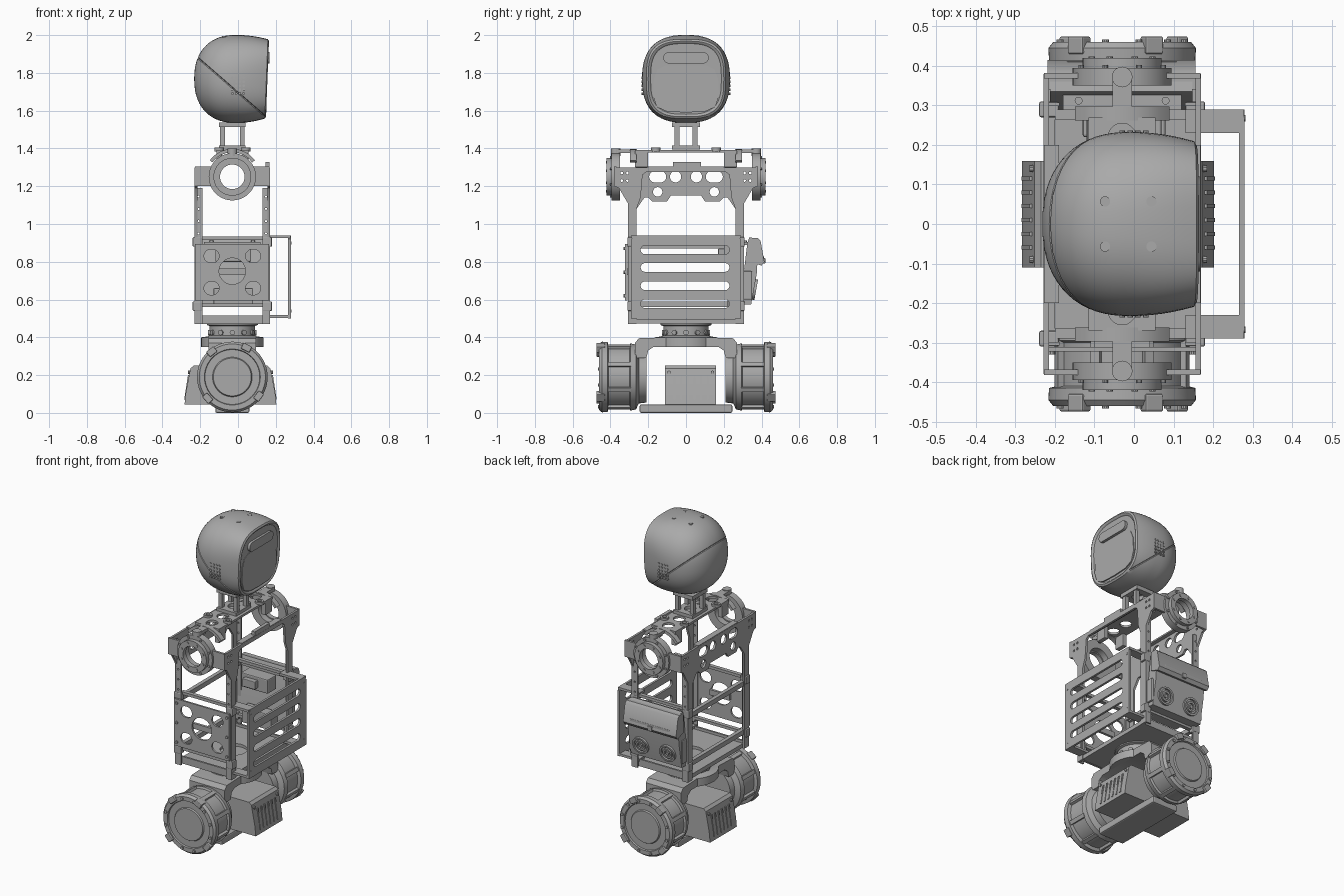
import bpy, bmesh
from math import sin, cos, pi, copysign, radians
from mathutils import Vector, Matrix

cube = bpy.data.objects.get("Cube")
if cube:
    bpy.data.objects.remove(cube)

grey = bpy.data.materials.new("plain grey")
grey.use_nodes = True
grey.diffuse_color = (.4, .4, .4, 1)
grey.node_tree.nodes["Principled BSDF"].inputs["Base Color"].default_value = (.4, .4, .4, 1)

MID = -.03          # fore-aft centre of the body
SIDES = (-1, 1)
X, Y, Z = Vector((1, 0, 0)), Vector((0, 1, 0)), Vector((0, 0, 1))


def add(name, mesh, smooth=True):
    mesh.materials.clear()
    mesh.materials.append(grey)
    for face in mesh.polygons:
        face.material_index = 0
        face.use_smooth = smooth
    if smooth:
        mesh.set_sharp_from_angle(angle=radians(35))
    ob = bpy.data.objects.new(name, mesh)
    bpy.context.scene.collection.objects.link(ob)
    return ob


def finish(name, bm, smooth=True):
    bmesh.ops.remove_doubles(bm, verts=bm.verts, dist=.0001)
    bmesh.ops.recalc_face_normals(bm, faces=bm.faces)
    mesh = bpy.data.meshes.new(name)
    bm.to_mesh(mesh)
    bm.free()
    return add(name, mesh, smooth)


def box(name, xs, ys, zs, bevel=0):
    bm = bmesh.new()
    bmesh.ops.create_cube(bm, size=1)
    for v in bm.verts:
        v.co = [(a + b) / 2 + abs(b - a) * c for (a, b), c in zip((xs, ys, zs), v.co)]
    if bevel:
        bmesh.ops.bevel(bm, geom=bm.edges[:], offset=bevel, segments=2, affect='EDGES', profile=.5)
    return finish(name, bm, False)


def skin(bm, rings, closed=False):
    pairs = list(zip(rings, rings[1:])) + ([(rings[-1], rings[0])] if closed else [])
    for a, b in pairs:
        for i in range(len(a)):
            j = (i + 1) % len(a)
            bm.faces.new((a[i], a[j], b[j], b[i]))


def lathe(name, centre, axis, profile, closed=False, n=48):
    """Revolve (radius, height) points about an axis."""
    bm = bmesh.new()
    turn = axis.to_track_quat('Z', 'Y')
    rings = [[bm.verts.new(Vector(centre) + turn @ Vector((r * cos(2 * pi * i / n), r * sin(2 * pi * i / n), h)))
              for i in range(n)] for r, h in profile]
    skin(bm, rings, closed)
    return finish(name, bm)


def disc(name, centre, axis, r, h, n=32):
    return lathe(name, centre, axis, [(0, 0), (r, 0), (r, h), (0, h)], n=n)


def ring(name, centre, axis, r, hole, h):
    return lathe(name, centre, axis, [(hole, 0), (r, 0), (r, h), (hole, h)], True)


def slot(u, v, w, h):
    """Round hole, or a slot with round ends."""
    r = min(w, h) / 2
    angles = [2 * pi * (i + .5) / 24 for i in range(24)]
    return [(u + copysign(w / 2 - r, cos(a)) + r * cos(a),
             v + copysign(h / 2 - r, sin(a)) + r * sin(a)) for a in angles]


def rect(u0, u1, v0, v1):
    return [(u0, v0), (u1, v0), (u1, v1), (u0, v1)]


def mirrored(half):
    return half + [(-u, v) for u, v in reversed(half)]


BASIS = {'x': (Y, Z, X), 'y': (X, Z, -Y), 'z': (X, Y, Z)}


def plate(name, axis, at, thick, outline, holes=()):
    """Flat sheet facing an axis, cut with holes."""
    curve = bpy.data.curves.new(name, 'CURVE')
    curve.dimensions, curve.fill_mode, curve.extrude = '2D', 'BOTH', thick / 2
    for loop in [outline, *holes]:
        spline = curve.splines.new('POLY')
        spline.points.add(len(loop) - 1)
        for p, (u, v) in zip(spline.points, loop):
            p.co = (u, v, 0, 1)
        spline.use_cyclic_u = True
    temp = bpy.data.objects.new(name, curve)
    bpy.context.scene.collection.objects.link(temp)
    mesh = bpy.data.meshes.new_from_object(temp.evaluated_get(bpy.context.evaluated_depsgraph_get()))
    bpy.data.objects.remove(temp)
    mesh.transform(Matrix(BASIS[axis]).transposed().to_4x4())
    mesh.transform(Matrix.Translation(at * {'x': X, 'y': Y, 'z': Z}[axis]))
    return add(name, mesh)


def bolts(name, centre, axis, r, count, size, h):
    turn = axis.to_track_quat('Z', 'Y')
    for i in range(count):
        a = 2 * pi * (i + .5) / count
        disc(name, Vector(centre) + turn @ Vector((r * cos(a), r * sin(a), 0)), axis, size, h, 10)


# Head: rounded sections swept from the blunt back pole to the face
HEAD_Z, BLUNT = 1.768, 2.3
stations = []
for i in range(17):
    t = cos(i / 16 * pi / 2)
    stations.append((-.01 - .222 * t, .233 * max(0, 1 - t ** BLUNT) ** (1 / BLUNT), 2 + .4 * i / 16))
for i in range(1, 7):
    t = i / 6
    stations.append((-.01 + .16 * t, .233 - .023 * t * t, 2.4 + .6 * t))
stations += [(.156, .2, 3), (.153, .192, 3), (.147, .187, 3), (.147, 0, 3)]
bm = bmesh.new()
rings = []
for x, s, n in stations:
    loop = []
    for i in range(64):
        c, d = cos(2 * pi * i / 64), sin(2 * pi * i / 64)
        y, z = (s * copysign(abs(k) ** (2 / n), k) for k in (c, d))
        loop.append(bm.verts.new((x + .04 * z * max(0, min(1, x / .15)), y, HEAD_Z + z)))
    rings.append(loop)
skin(bm, rings)
bmesh.ops.remove_doubles(bm, verts=bm.verts, dist=.0001)
# diagonal shell seam pressed in as a groove
seam = Vector((.33, 0, .38)).normalized()
start = Vector((-.23, 0, 1.895))
for shift in (-.004, .004, 0):
    bmesh.ops.bisect_plane(bm, geom=bm.verts[:] + bm.edges[:] + bm.faces[:],
                           plane_co=start + seam * shift, plane_no=seam)
centre = Vector((-.01, 0, HEAD_Z))
for v in bm.verts:
    if abs((v.co - start).dot(seam)) < .001 and v.co.x < .14:
        v.co = centre + (v.co - centre) * .975
finish("head_shell", bm)
plate("face_screen", 'x', .147, .008,
      mirrored([(0, 1.59), (.1, 1.595), (.155, 1.62), (.175, 1.68), (.17, 1.77), (.15, 1.82), (.11, 1.84)]))
plate("face_sensor_bar", 'x', .155, .024, slot(0, 1.88, .24, .06))
for s in SIDES:
    for x, z in ((-.073, 1.984), (.044, 1.987)):
        disc("head_top_sensor", (x, s * .057, z), Z, .013, .011, 16)
    for i in range(4):
        for j in range(5):
            disc("speaker_dot", (-.03 + i * .02, s * .226, 1.69 + j * .021), s * Y, .007, .01, 8)

# Neck
NECK = rect(-.1, .04, -.075, .075)
plate("neck_top_plate", 'z', 1.525, .025, NECK, [slot(MID, 0, .07, .07)])
plate("neck_base_plate", 'z', 1.405, .02, NECK, [slot(MID, 0, .07, .07)])
for s in SIDES:
    for x in (-.095, .01):
        box("neck_post", (x, x + .025), (s * .035, s * .06), (1.4, 1.52))

# Shoulder beam and joints
plate("shoulder_beam", 'z', 1.385, .014, rect(-.115, .055, -.27, .27),
      [slot(MID, s * v, .07, .07) for s in SIDES for v in (.11, .22)])
for s in SIDES:
    for x in (-.1, .04):
        ring("beam_bushing", (x, s * .16, 1.385), Z, .025, .013, .02)
        box("beam_leg", (x - .015, x + .015), (s * .2, s * .27), (1.3, 1.385), .004)
    ring("shoulder_ring", (MID, s * .35, 1.25), s * Y, .125, .072, .045)
    ring("shoulder_ring_lip", (MID, s * .39, 1.25), s * Y, .1, .065, .03)
    bolts("shoulder_bolt", (MID, s * .41, 1.25), s * Y, .083, 8, .008, .014)
    bolts("shoulder_outer_bolt", (MID, s * .39, 1.25), s * Y, .112, 8, .007, .012)
    # curved saddle and narrow arm joining the ring to the beam
    arch = [(MID + r * cos(a), 1.25 + r * sin(a)) for r, steps in ((.148, range(9)), (.13, range(8, -1, -1)))
            for a in [pi * (.2 + .6 * i / 8) for i in steps]]
    plate("shoulder_saddle", 'y', s * .28, .035, arch)
    box("saddle_arm", (-.055, -.005), (s * .26, s * .375), (1.375, 1.395))
    disc("saddle_boss", (MID, s * .372, 1.36), Z, .026, .04, 24)
    for x in SIDES:
        box("shoulder_cheek", (MID + x * .11, MID + x * .198), (s * .368, s * .382), (1.2, 1.305))

# Torso side frames: wide shoulders and two posts, with a deep cross beam at the back only
post = [(.075, 1.3), (.38, 1.3), (.38, 1.2), (.355, 1.19), (.308, 1.11), (.308, .47), (.262, .47), (.262, 1.08)]
deep = [(.22, 1.14), (.2, 1.14), (.18, 1.12), (.1, 1.12), (.08, 1.15)]
slim = [(.24, 1.14), (.23, 1.26), (.21, 1.275)]
screws = [slot(s * u, v, .014, .014) for s in SIDES for u in (.31, .34) for v in (1.23, 1.27)]
windows = [slot(s * u, v, w, h) for s in SIDES
           for u, v, w, h in ((.055, 1.25, .06, .06), (.15, 1.25, .09, .06), (.15, 1.17, .05, .05))]
plate("rear_torso_frame", 'x', MID - .192, .014, mirrored(post + deep), screws + windows)
plate("front_torso_frame", 'x', MID + .192, .014, mirrored(post + slim), screws)
box("front_beam_hump", (.145, .168), (-.07, .08), (1.29, 1.328))
for f in SIDES:
    box("beam_lip", (MID + f * .16, MID + f * .198), (-.2, .2), (1.295, 1.305))
    c = MID + f * .178
    for s in SIDES:
        plate("post_flange", 'y', s * .303, .01, rect(c - .019, c + .019, .47, 1.19),
              [slot(c, .95 + i * .065, .011, .011) for i in range(4)])
        for z in (.54, .88):
            box("post_bracket", (MID + f * .16, MID + f * .21), (s * .27, s * .31), (z, z + .05), .005)

# Torso floor, cross rails and inner deck
plate("torso_floor", 'z', .485, .026, rect(-.215, .165, -.275, .28), [slot(MID, 0, .16, .16)])
for s in SIDES:
    for z in (.56, .915):
        box("side_rail", (-.2, .14), (s * .265, s * .29), (z, z + .018))
    box("floor_lip", (-.21, .16), (s * .27, s * .282), (.47, .515))
for z in (.56, .87):
    box("rear_rail", (-.225, -.2), (-.29, .29), (z, z + .03))
box("inner_module", (-.12, .07), (.2, .29), (.8, .89), .006)
box("inner_module_small", (-.09, 0), (.17, .21), (.82, .87), .004)
box("inner_driver", (-.13, .08), (.22, .29), (.56, .66), .006)

# Right side panel with round openings
openings = [slot(MID + s * .11, z, .08, .07) for s in SIDES for z in (.83, .66)] + [slot(MID, .75, .14, .14)]
plate("right_panel", 'y', -.317, .012, rect(-.227, .163, .595, .895), openings)
box("panel_crossbar", (-.1, .04), (-.311, -.295), (.73, .765))
for x in SIDES:
    for z in (.62, .745, .87):
        disc("panel_bolt", (MID + x * .178, -.32, z), -Y, .009, .01, 10)

# Left side tilted equipment case
plate("tilted_case", 'x', MID - .002, .36,
      [(.285, .575), (.345, .575), (.375, .74), (.385, .92), (.335, .93), (.325, .9)])
plate("case_hood", 'x', MID - .002, .375,
      [(.34, .8), (.4, .78), (.415, .8), (.395, .91), (.38, .925), (.34, .925)])
box("case_strip", (-.17, .11), (.395, .412), (.795, .83), .004)
box("case_knob", (-.05, -.02), (.4, .42), (.79, .82), .004)
box("case_mount", (-.18, .12), (.285, .335), (.89, .905))
for x in SIDES:
    disc("case_mount_bolt", (MID + x * .11, .312, .905), Z, .01, .008, 12)
lean = Vector((0, .98, -.18))
for s in SIDES:
    at = Vector((MID + s * .095, .352, .655))
    ring("case_grille_rim", at, lean, .055, .043, .02)
    ring("case_grille_inner", at, lean, .032, .02, .018)
    disc("case_grille_hub", at, lean, .011, .018)
    box("case_side_rib", (MID + s * .17, MID + s * .19), (.3, .35), (.6, .75), .005)

# Front guard with slots, held on four tabs
guard = mirrored([(.29, .5), (.29, .92), (.27, .94)])
plate("front_guard", 'x', .273, .014, guard, [slot(-.005, z, .47, .046) for z in (.863, .77, .673, .578)])
for s in SIDES:
    for z in (.502, .925):
        box("guard_tab", (.13, .278), (s * .23, s * .29), (z, z + .015))
    for z in (.54, .9):
        disc("guard_bolt", (.278, s * .268, z), X, .008, .004, 10)

# Waist turntable
lathe("waist_turntable", (MID, 0, .35), Z,
      [(0, 0), (.165, 0), (.165, .05), (.13, .055), (.12, .06), (.12, .11), (.135, .115), (.135, .13), (0, .13)])
for i in range(12):
    a = 2 * pi * i / 12
    out = Vector((cos(a), sin(a), 0))
    disc("waist_bolt", Vector((MID, 0, .425)) + out * .118, out, .014, .01, 12)

# Base yoke and bottom bridge
plate("base_yoke", 'x', MID, .25,
      mirrored([(.17, .35), (.2, .33), (.21, .29), (.27, .29), (.27, .37), (.25, .395), (.1, .4)]))
box("bottom_bridge", (-.12, .06), (-.245, .245), (0, .045), .008)

# Wheel drums
for s in SIDES:
    at = (MID, 0, .19)
    lathe("wheel_drum", at, s * Y,
          [(0, .21), (.135, .21), (.14, .25), (.172, .265), (.178, .295), (.165, .3), (.165, .41), (.185, .415),
           (.187, .445), (.175, .46), (.148, .46), (.145, .45), (.105, .45), (.1, .458), (.085, .458), (0, .458)], n=64)
    for i in range(8):
        rib = box("drum_rib", (-.012, .012), (s * .29, s * .42), (.15, .18))
        rib.data.transform(Matrix.Translation(at) @ Matrix.Rotation(pi * (i + .5) / 4, 4, 'Y'))
    bolts("drum_bolt", (MID, s * .455, .19), s * Y, .163, 12, .009, .012)
    for a in (.45, 2.2, 4.0, 5.6):
        tab = box("drum_tab", (-.025, .025), (s * .43, s * .475), (.155, .19), .005)
        tab.data.transform(Matrix.Translation(at) @ Matrix.Rotation(a, 4, 'Y'))

# Wedge-shaped drive boxes fore and aft, with vent fins
for f in SIDES:
    c = -.04
    plate("drive_box", 'y', .025, .27,
          [(c + f * u, z) for u, z in ((0, .045), (.243, .045), (.236, .11), (.212, .235), (.195, .25), (0, .25))])
    for i in range(6):
        y = -.06 + i * .035
        plate("vent_fin", 'y', y, .01, [(c + f * u, z) for u, z in ((.2, .07), (.245, .07), (.225, .2), (.2, .2))])
    for y in (-.09, .14):
        disc("drive_box_bolt", (c + f * .2, y, .215), f * X, .009, .025, 10)
